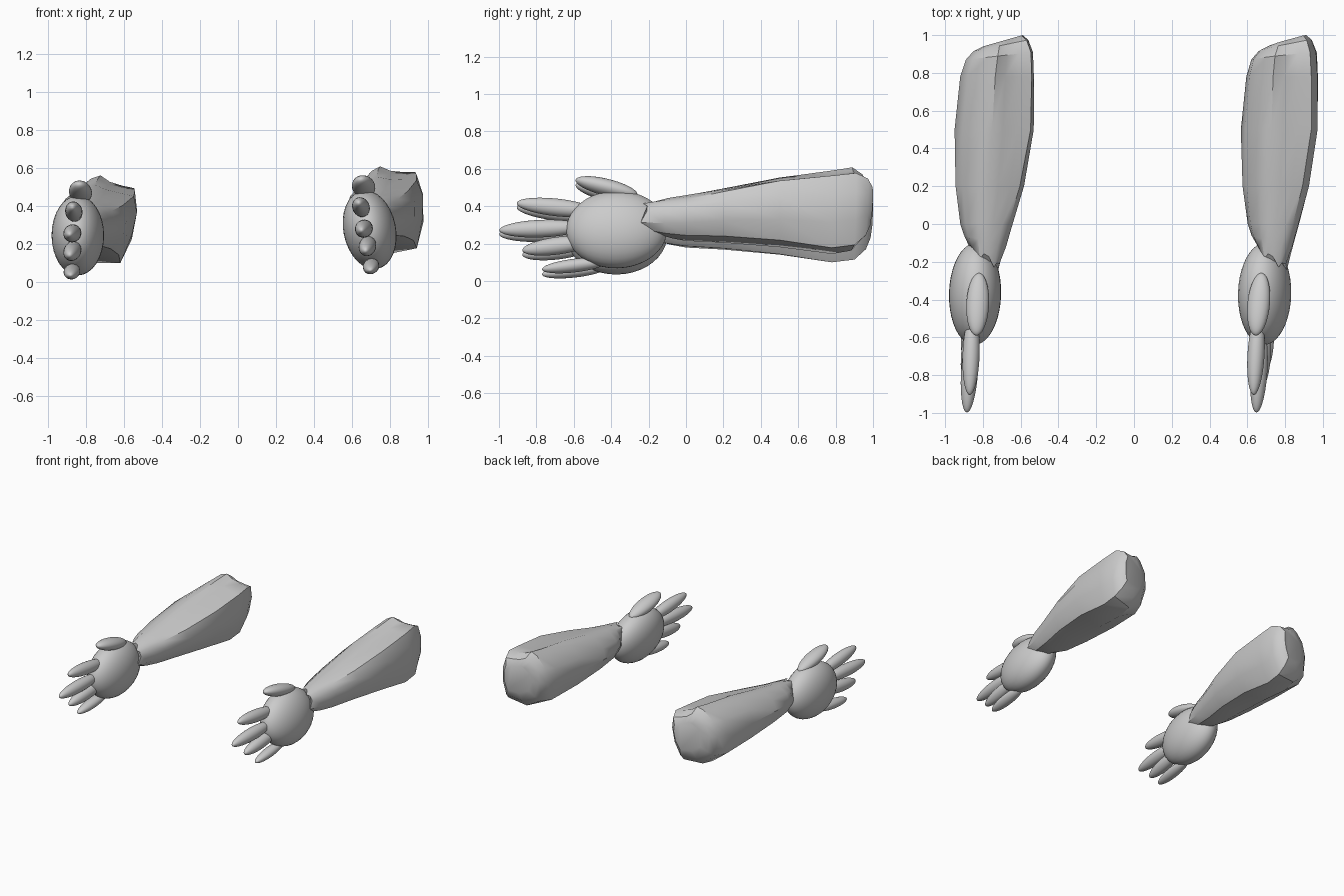
import bpy, bmesh, math
from mathutils import Vector, Matrix

if "Cube" in bpy.data.objects:
    bpy.data.objects.remove(bpy.data.objects["Cube"])


def finish(name, bm, mat, angle):
    bmesh.ops.recalc_face_normals(bm, faces=bm.faces)
    mesh = bpy.data.meshes.new(name)
    bm.to_mesh(mesh)
    bm.free()
    mesh.transform(mat)
    ob = bpy.data.objects.new(name, mesh)
    bpy.context.collection.objects.link(ob)
    bpy.ops.object.select_all(action='DESELECT')
    ob.select_set(True)
    bpy.context.view_layer.objects.active = ob
    bpy.ops.object.shade_smooth_by_angle(angle=math.radians(angle))


def ellipsoid(name, a, b, rx, rz, mat):
    """Ellipsoid whose long axis runs from tip a to tip b."""
    a, b = Vector(a), Vector(b)
    axis = b - a
    rot = axis.to_track_quat('Y', 'Z').to_matrix().to_4x4()
    m = (Matrix.Translation((a + b) / 2) @ rot
         @ Matrix.Diagonal((rx, axis.length / 2, rz, 1))
         @ Matrix.Rotation(math.pi / 2, 4, 'X'))
    bm = bmesh.new()
    bmesh.ops.create_uvsphere(bm, u_segments=32, v_segments=20, radius=1, matrix=m)
    finish(name, bm, mat, 60)


# Bony elbow outline, normalised to a unit box; it relaxes to an oval at the wrist
ELBOW = [(-.33, .93), (-.05, 1), (.22, .85), (.58, .76), (.94, .7), (1, .22), (.86, -.43),
         (.55, -1), (-.3, -1), (-.9, -.6), (-1, .1), (-.8, .6)]
# Forearm stations: y, x min, x max, z min, z max, slant of the ring along y
RINGS = [(-.17, -.87, -.71, .21, .385, -.05), (-.09, -.90, -.675, .19, .405, -.03),
         (0, -.92, -.64, .175, .42, 0), (.2, -.945, -.58, .165, .455, 0),
         (.5, -.95, -.53, .14, .51, 0), (.78, -.92, -.53, .10, .545, 0),
         (.89, -.89, -.535, .115, .56, .02), (.945, -.85, -.56, .17, .52, .03),
         (.97, -.80, -.59, .23, .46, .03)]


def forearm(name, mat):
    bm = bmesh.new()
    loops = []
    for i, (y, x0, x1, z0, z1, slant) in enumerate(RINGS):
        t = min(1, max(0, (y + .17) / .8))
        ring = []
        for k, (u, v) in enumerate(ELBOW):
            o = Vector((u, v)).normalized().lerp(Vector((u, v)), t)
            # ragged wrist edge
            jag = (-.03 if k % 3 == 0 else .01) if i == 0 else 0
            ring.append(bm.verts.new(((x0 + x1) / 2 + o.x * (x1 - x0) / 2,
                                      y + slant * u + jag,
                                      (z0 + z1) / 2 + o.y * (z1 - z0) / 2)))
        loops.append(ring)
    n = len(ELBOW)
    for p, q in zip(loops, loops[1:]):
        for k in range(n):
            bm.faces.new((p[k], p[(k + 1) % n], q[(k + 1) % n], q[k]))
    bm.faces.new(loops[0])
    bm.faces.new(loops[-1])
    finish(name, bm, mat, 35)


# Fingers: base end, tip, half width, half height
FINGERS = {
    'index_finger': ((-.855, -.48, .345), (-.87, -.905, .395), .045, .047),
    'middle_finger': ((-.855, -.55, .262), (-.885, -.998, .25), .045, .047),
    'ring_finger': ((-.855, -.50, .185), (-.885, -.875, .14), .045, .047),
    'little_finger': ((-.865, -.42, .075), (-.88, -.77, .035), .043, .036),
    'thumb': ((-.82, -.26, .43), (-.835, -.59, .515), .06, .045),
}


def arm(side, mat):
    forearm(side + '_forearm', mat)
    ellipsoid(side + '_palm', (-.835, -.10, .25), (-.848, -.64, .24), .138, .21, mat)
    for name, spec in FINGERS.items():
        ellipsoid(f'{side}_{name}', *spec, mat)


# The second arm is a shifted, slightly rolled copy of the first
arm('left', Matrix.Identity(4))
arm('right', Matrix.Translation((.69, 0, .275))
    @ Matrix.Rotation(math.radians(-11.5), 4, 'Y')
    @ Matrix.Translation((.843, 0, -.245)))
